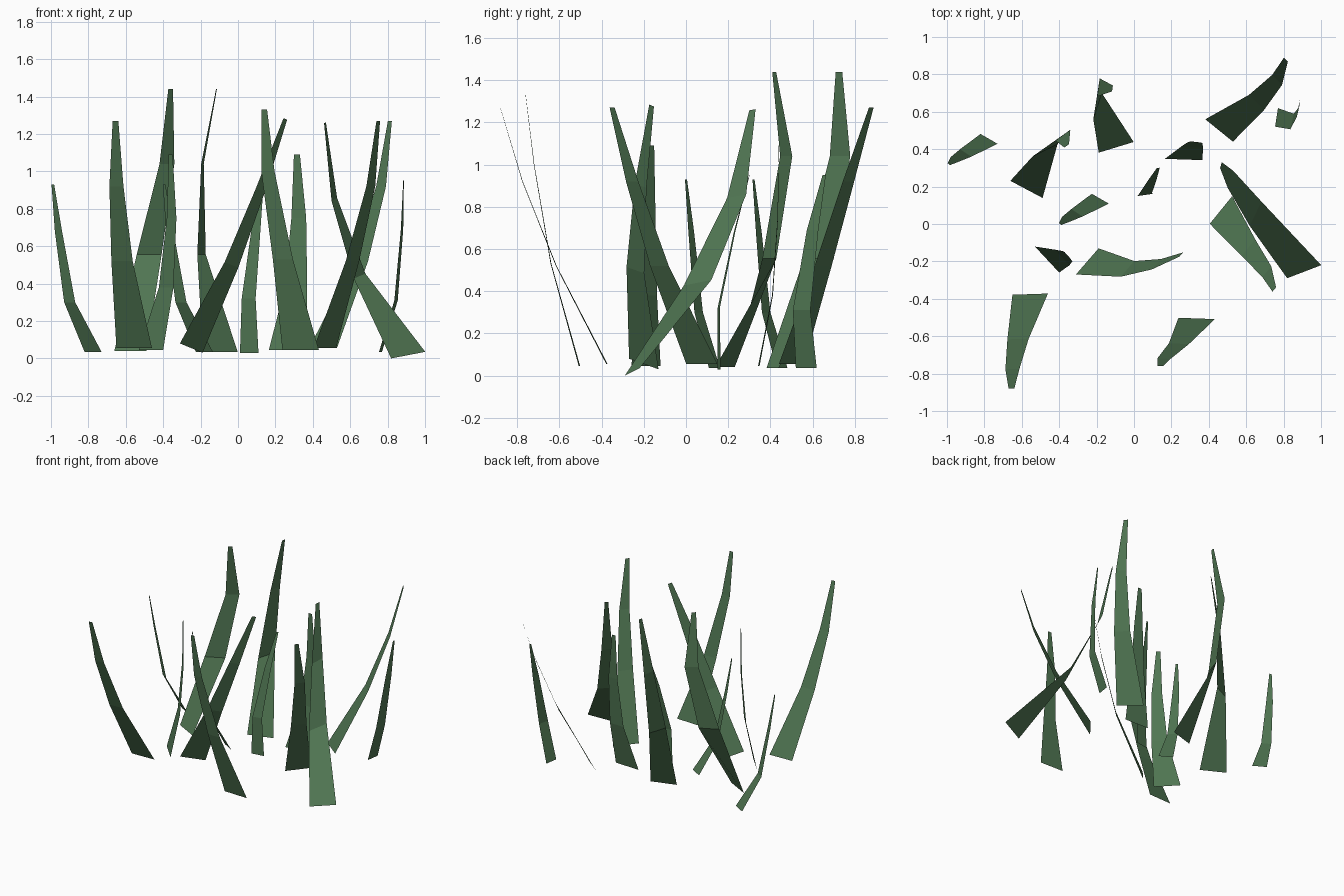
import bpy
from math import cos, sin, radians

green = bpy.data.materials.new("grass green")
green.diffuse_color = (0.08, 0.18, 0.085, 1)

TWIST = (0, 0.85, 1, 1)      # share of the twist reached at each level
count = 0


def blade(spine, width, turn, end_turn=None, waist=0.6, tilt=0.0):
    """Flat tapered strip along a four-point spine; turn = direction of its width."""
    global count
    count += 1
    end_turn = turn if end_turn is None else end_turn
    taper = (1, waist, waist * 0.66, 0.16)
    verts = []
    for (x, y, z), t, k in zip(spine, taper, TWIST):
        a = radians(turn + (end_turn - turn) * k)
        h = width * t / 2
        dx, dy, dz = h * cos(a), h * sin(a), h * tilt
        verts += [(x - dx, y - dy, z - dz), (x + dx, y + dy, z + dz)]
    faces = [(i, i + 1, i + 3, i + 2) for i in (0, 2, 4)]
    mesh = bpy.data.meshes.new(f"grass_blade_{count}")
    mesh.from_pydata(verts, [], faces)
    mesh.materials.append(green)
    bpy.context.collection.objects.link(bpy.data.objects.new(mesh.name, mesh))


# Short blades: a repeated pair leaning left
for ox, oy in ((0, 0), (0.595, -0.32)):
    blade([(-0.775 + ox, 0.455 + oy, 0.035), (-0.90 + ox, 0.38 + oy, 0.30),
           (-0.96 + ox, 0.345 + oy, 0.68), (-0.99 + ox, 0.32 + oy, 0.93)],
          0.105, -30, -35, waist=0.68)

# Short blades leaning right and back
blade([(0.762, 0.57, 0.035), (0.845, 0.548, 0.31), (0.877, 0.60, 0.69), (0.885, 0.655, 0.95)],
      0.10, 81, 77, waist=0.85)
blade([(0.06, 0.157, 0.03), (0.057, 0.155, 0.32), (0.095, 0.23, 0.68), (0.13, 0.30, 0.95)],
      0.10, 8, waist=0.75)

# Medium upright blades
blade([(-0.465, -0.19, 0.045), (-0.384, -0.179, 0.38), (-0.355, -0.172, 0.75), (-0.36, -0.162, 1.09)],
      0.19, -47)
blade([(0.265, 0.345, 0.045), (0.31, 0.41, 0.38), (0.325, 0.435, 0.75), (0.315, 0.44, 1.09)],
      0.20, -2)

# Tall arching blades
blade([(-0.555, -0.375, 0.055), (-0.62, -0.615, 0.52), (-0.65, -0.775, 0.92), (-0.655, -0.88, 1.27)],
      0.19, 2)
blade([(0.465, 0.075, 0.055), (0.612, -0.126, 0.52), (0.71, -0.255, 0.92), (0.75, -0.35, 1.27)],
      0.19, 51)
blade([(0.455, 0.50, 0.055), (0.655, 0.65, 0.52), (0.765, 0.77, 0.92), (0.812, 0.878, 1.27)],
      0.19, -39, -46)
blade([(0.335, -0.505, 0.045), (0.24, -0.64, 0.53), (0.16, -0.72, 1.00), (0.14, -0.76, 1.33)],
      0.195, -2, waist=0.55)
blade([(-0.25, -0.20, 0.055), (-0.035, -0.24, 0.50), (0.12, -0.215, 0.90), (0.253, -0.163, 1.28)],
      0.185, 49, tilt=-0.27)

# Widest blade, leaning far to the back left
blade([(0.91, -0.255, 0.0175), (0.65, 0.055, 0.44), (0.515, 0.24, 0.85), (0.465, 0.315, 1.26)],
      0.195, 21, 72, waist=0.74, tilt=0.18)

# Tallest blades, twisted and hooked at the tip
blade([(-0.575, 0.185, 0.04), (-0.475, 0.395, 0.555), (-0.38, 0.475, 1.04), (-0.36, 0.418, 1.44)],
      0.195, -28, 36, waist=0.76)
blade([(-0.095, 0.41, 0.035), (-0.195, 0.63, 0.555), (-0.19, 0.73, 1.04), (-0.115, 0.725, 1.44)],
      0.195, 17, 82, waist=0.76)
